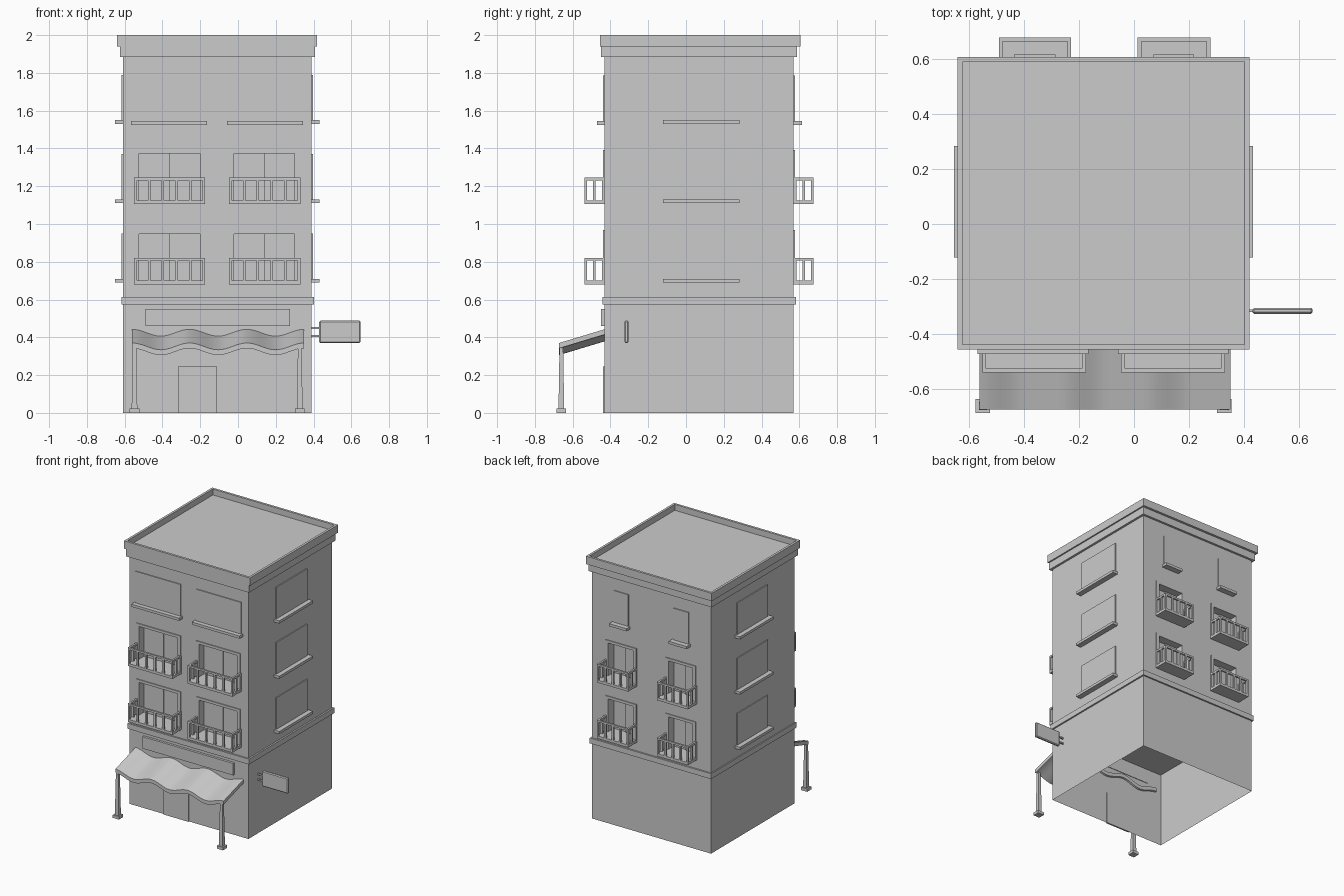
import bpy, bmesh, math
from mathutils import Vector

if "Cube" in bpy.data.objects:
    bpy.data.objects.remove(bpy.data.objects["Cube"])

GREY = (0.6, 0.6, 0.6, 1.0)
mat = bpy.data.materials.new("plain_grey")
mat.use_nodes = True
mat.diffuse_color = GREY
mat.node_tree.nodes["Principled BSDF"].inputs["Base Color"].default_value = GREY

# Main wall planes
X0, X1, Y0, Y1 = -0.61, 0.39, -0.432, 0.57


def finish(name, bm):
    mesh = bpy.data.meshes.new(name)
    bm.to_mesh(mesh)
    bm.free()
    mesh.materials.append(mat)
    obj = bpy.data.objects.new(name, mesh)
    bpy.context.collection.objects.link(obj)
    return obj


def add_box(bm, x, y, z):
    """Add a box spanning three (low, high) ranges."""
    made = bmesh.ops.create_cube(bm, size=1)["verts"]
    for v in made:
        v.co = Vector([(r[0] + r[1]) / 2 + c * (r[1] - r[0])
                       for r, c in zip((x, y, z), v.co)])
    return made


def box(name, x, y, z):
    bm = bmesh.new()
    add_box(bm, x, y, z)
    return finish(name, bm)


# Layout of the two balcony floors and the openings (low x, high x)
floors = [0.68, 1.105]
DOOR_H, RECESS = 0.268, 0.06
front_doors = [(-0.524, -0.20), (-0.02, 0.30)]
back_doors = [(-0.46, -0.255), (0.04, 0.25)]

# Open-bottomed building shell, sliced along the door edges, then recessed
bm = bmesh.new()
add_box(bm, (X0, X1), (Y0, Y1), (0, 1.9))
bmesh.ops.delete(bm, geom=[f for f in bm.faces if f.normal.z < -0.5], context='FACES')
cuts = [(Vector((x, 0, 0)), Vector((1, 0, 0))) for d in front_doors + back_doors for x in d]
cuts += [(Vector((0, 0, z)), Vector((0, 0, 1))) for b in floors for z in (b + 0.02, b + DOOR_H)]
for point, normal in cuts:
    bmesh.ops.bisect_plane(bm, geom=bm.verts[:] + bm.edges[:] + bm.faces[:],
                           plane_co=point, plane_no=normal)
for side, doors in ((-1, front_doors), (1, back_doors)):
    for low, high in doors:
        for base in floors:
            faces = []
            for f in bm.faces:
                c = f.calc_center_median()
                if (f.normal.y * side > 0.5 and low < c.x < high
                        and base + 0.02 < c.z < base + DOOR_H):
                    faces.append(f)
            out = bmesh.ops.extrude_face_region(bm, geom=faces)["geom"]
            verts = [g for g in out if isinstance(g, bmesh.types.BMVert)]
            bmesh.ops.translate(bm, verts=verts, vec=(0, -side * RECESS, 0))
            bmesh.ops.delete(bm, geom=[f for f in faces if f.is_valid], context='FACES')
bmesh.ops.recalc_face_normals(bm, faces=bm.faces[:])
finish("building_walls", bm)

# Band above the shop and stepped cornice
box("floor_band", (-0.618, 0.402), (-0.443, 0.582), (0.573, 0.614))
box("lower_cornice", (-0.626, 0.407), (-0.449, 0.587), (1.883, 1.94))

# Parapet with a sunken roof
bm = bmesh.new()
add_box(bm, (-0.64, 0.418), (-0.455, 0.605), (1.94, 2.0))
top = max(bm.faces, key=lambda f: f.calc_center_median().z)
bmesh.ops.inset_region(bm, faces=[top], thickness=0.025)
out = bmesh.ops.extrude_face_region(bm, geom=[top])["geom"]
bmesh.ops.translate(bm, verts=[g for g in out if isinstance(g, bmesh.types.BMVert)],
                    vec=(0, 0, -0.045))
if top.is_valid:
    bmesh.ops.delete(bm, geom=[top], context='FACES')
finish("roof_parapet", bm)


def out_range(side, depth):
    """Y range from the front (-1) or back (1) wall outward by depth."""
    wall = Y0 if side < 0 else Y1
    return tuple(sorted((wall - side * 0.004, wall + side * depth)))


def balcony(name, side, x, base, gaps):
    """Slab, top rail and square balusters."""
    bm = bmesh.new()
    t, depth, height = 0.014, 0.106, 0.14
    wall = Y0 if side < 0 else Y1
    edge = wall + side * depth
    front = tuple(sorted((edge, edge - side * t)))
    ys = out_range(side, depth)
    add_box(bm, x, ys, (base, base + 0.02))
    rail = (base + height - t, base + height)
    post = (base + 0.02, base + height - t)
    add_box(bm, x, front, rail)
    for i in range(gaps + 1):
        px = x[0] + i * (x[1] - x[0] - t) / gaps
        add_box(bm, (px, px + t), front, post)
    for px in (x[0], x[1] - t):
        add_box(bm, (px, px + t), ys, rail)
        for d in (0, 0.046):
            y = wall + side * d
            add_box(bm, (px, px + t), tuple(sorted((y, y + side * t))), post)
    finish(name, bm)


def surround(name, side, door, base):
    """Thin raised frame around a door, plus one overlapping sliding leaf."""
    bm = bmesh.new()
    ys = out_range(side, 0.007)
    low, high = door[0] - 0.025, door[1] + 0.025
    top = base + DOOR_H
    add_box(bm, (low, high), ys, (top, top + 0.02))
    add_box(bm, (low, door[0]), ys, (base, top))
    add_box(bm, (door[1], high), ys, (base, top))
    wall = Y0 if side < 0 else Y1
    leaf = tuple(sorted((wall - side * RECESS, wall - side * (RECESS - 0.008))))
    add_box(bm, (door[0], sum(door) / 2), leaf, (base + 0.02, top))
    finish(name, bm)


front_balconies = [(-0.55, -0.174), (-0.047, 0.33)]
back_balconies = [(-0.49, -0.228), (0.013, 0.277)]
for label, side, doors, spans, gaps in (("front", -1, front_doors, front_balconies, 5),
                                        ("back", 1, back_doors, back_balconies, 4)):
    for door, span in zip(doors, spans):
        for base in floors:
            surround(label + "_door_frame", side, door, base)
            balcony(label + "_balcony", side, span, base, gaps)

# Top-floor windows and sills, front and back
for label, side, spans, reach in (("front", -1, [(-0.567, -0.165), (-0.058, 0.343)], 0.04),
                                  ("back", 1, [(-0.435, -0.285), (0.07, 0.217)], 0.045)):
    for low, high in spans:
        box(label + "_window", (low + 0.012, high - 0.012), out_range(side, 0.007), (1.545, 1.785))
        box(label + "_sill", (low, high), out_range(side, reach), (1.525, 1.545))

# Side windows and sills on all three upper floors
for side, wall, label in ((-1, X0, "right"), (1, X1, "left")):
    for z in (0.69, 1.11, 1.53):
        for part, depth, y, zs in (("window", 0.007, (-0.105, 0.265), (z + 0.02, z + 0.26)),
                                   ("sill", 0.042, (-0.122, 0.283), (z, z + 0.02))):
            x = tuple(sorted((wall - side * 0.004, wall + side * depth)))
            box(label + "_" + part, x, y, zs)

# Shop front: door panel and blank fascia board
box("shop_door", (-0.317, -0.11), out_range(-1, 0.008), (0, 0.245))
box("fascia_board", (-0.49, 0.275), out_range(-1, 0.018), (0.46, 0.55))

# Wavy sloping awning
bm = bmesh.new()
AX0, AX1, STEPS, WAVES, THICK = -0.56, 0.35, 48, 3, 0.028
rings = []
for i in range(STEPS + 1):
    x = AX0 + (AX1 - AX0) * i / STEPS
    wave = 0.018 * math.cos(2 * math.pi * WAVES * i / STEPS)
    rings.append([bm.verts.new((x, y, z + wave)) for y, z in
                  ((-0.42, 0.428), (-0.672, 0.352), (-0.672, 0.352 - THICK), (-0.42, 0.428 - THICK))])
for a, b in zip(rings, rings[1:]):
    for k in range(4):
        bm.faces.new((a[k], a[(k + 1) % 4], b[(k + 1) % 4], b[k]))
bm.faces.new(rings[0])
bm.faces.new(rings[-1])
bmesh.ops.recalc_face_normals(bm, faces=bm.faces[:])
awning = finish("awning", bm)
bpy.context.view_layer.objects.active = awning
awning.select_set(True)
bpy.ops.object.shade_smooth_by_angle(angle=math.radians(35))
awning.select_set(False)

# Tapered awning posts on square feet
for cx in (-0.548, 0.327):
    cy = -0.66
    bm = bmesh.new()
    add_box(bm, (cx - 0.026, cx + 0.026), (cy - 0.025, cy + 0.025), (0, 0.022))
    for v in add_box(bm, (cx - 0.015, cx + 0.015), (cy - 0.015, cy + 0.015), (0.022, 0.345)):
        if v.co.z > 0.2:
            v.co.x = cx + (v.co.x - cx) * 0.65
            v.co.y = cy + (v.co.y - cy) * 0.65
    finish("awning_post", bm)

# Blank hanging sign with two brackets on the side wall
sign = box("side_sign", (0.43, 0.648), (-0.326, -0.304), (0.37, 0.488))
bevel = sign.modifiers.new("Bevel", 'BEVEL')
bevel.width = 0.006
bevel.segments = 1
for z in (0.408, 0.45):
    box("sign_bracket", (0.385, 0.435), (-0.32, -0.31), (z - 0.005, z + 0.005))
